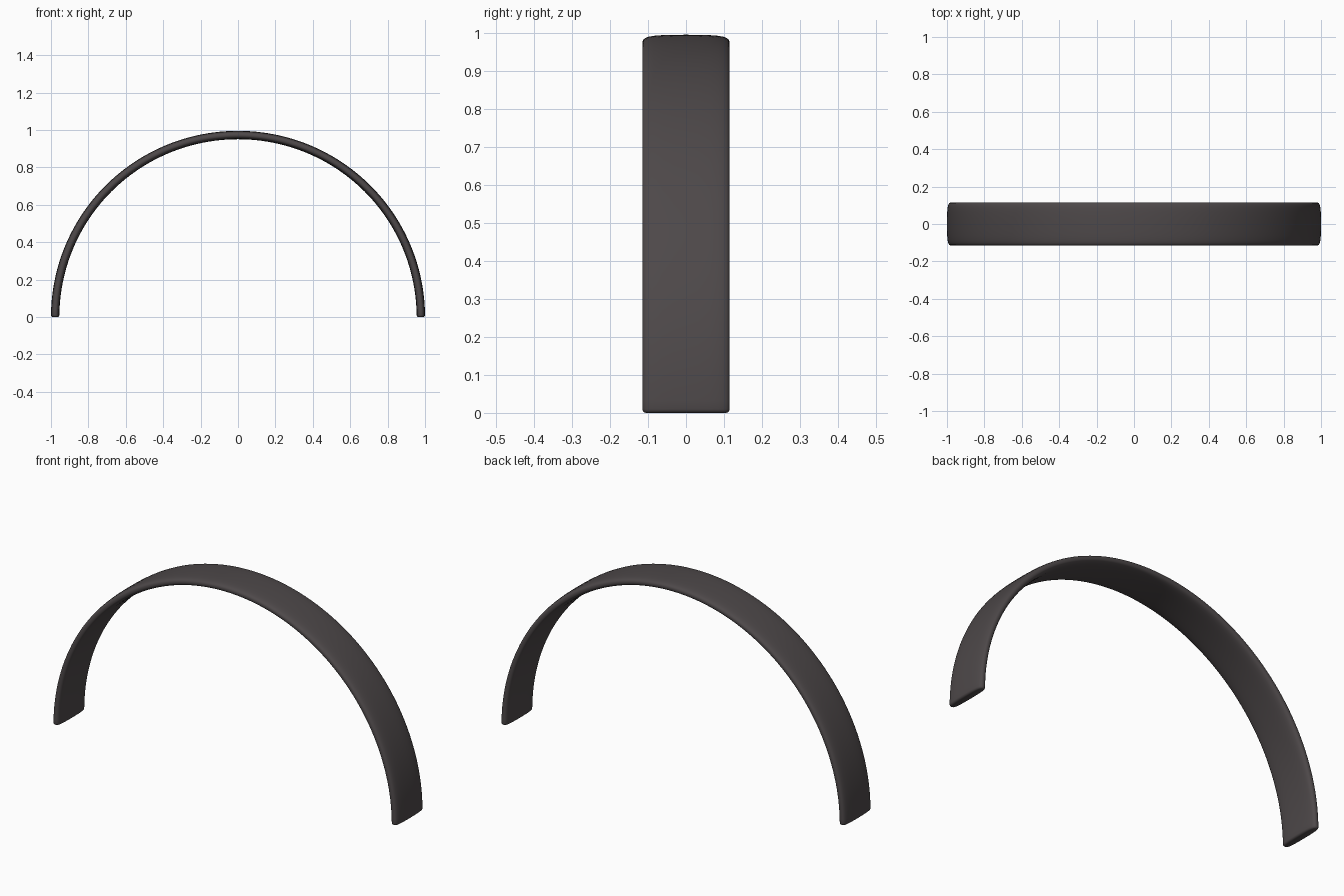
import bpy, bmesh, math

if "Cube" in bpy.data.objects:
    bpy.data.objects.remove(bpy.data.objects["Cube"])

R_MID = 0.9775      # centre line radius of the band
HALF_T = 0.0225     # half thickness
HALF_W = 0.115      # half width
ARC_STEPS = 96

# Quarter of the band's cross-section: (across, through), softly convex
QUARTER = [(1.0, 0.0), (0.993, 0.25), (0.972, 0.45), (0.93, 0.62),
           (0.86, 0.76), (0.74, 0.87), (0.55, 0.95), (0.28, 0.99), (0.0, 1.0)]


def section(inset):
    w, t = HALF_W - inset, HALF_T - inset
    top = QUARTER + [(-a, b) for a, b in QUARTER[-2::-1]]
    full = top + [(-a, -b) for a, b in top[1:-1]]
    return [(a * w, b * t) for a, b in full]


def ring(bm, angle, inset):
    verts = []
    for y, r in section(inset):
        rad = R_MID + r
        verts.append(bm.verts.new((rad * math.cos(angle), y,
                                   0.995 * rad * math.sin(angle))))
    return verts


# Arc stations, with rounded ends
ends = [(0.0, 0.009), (0.0015, 0.005), (0.005, 0.0015), (0.010, 0.0)]
stations = ends + [(math.pi * i / ARC_STEPS, 0.0) for i in range(1, ARC_STEPS)]
stations += [(math.pi - a, d) for a, d in reversed(ends)]

# Curved band
bm = bmesh.new()
rings = [ring(bm, a, d) for a, d in stations]
for r0, r1 in zip(rings, rings[1:]):
    n = len(r0)
    for i in range(n):
        j = (i + 1) % n
        bm.faces.new((r0[i], r0[j], r1[j], r1[i]))
bm.faces.new(rings[0])
bm.faces.new(rings[-1])
bmesh.ops.recalc_face_normals(bm, faces=bm.faces)
mesh = bpy.data.meshes.new("curved_band")
bm.to_mesh(mesh)
bm.free()
band = bpy.data.objects.new("curved_band", mesh)
bpy.context.collection.objects.link(band)

# Dark plastic colour
mat = bpy.data.materials.new("dark_plastic")
mat.diffuse_color = (0.075, 0.065, 0.067, 1.0)
mat.use_nodes = True
mat.node_tree.nodes["Principled BSDF"].inputs["Base Color"].default_value = mat.diffuse_color
mesh.materials.append(mat)

bpy.context.view_layer.objects.active = band
band.select_set(True)
bpy.ops.object.shade_smooth_by_angle(angle=math.radians(50))
